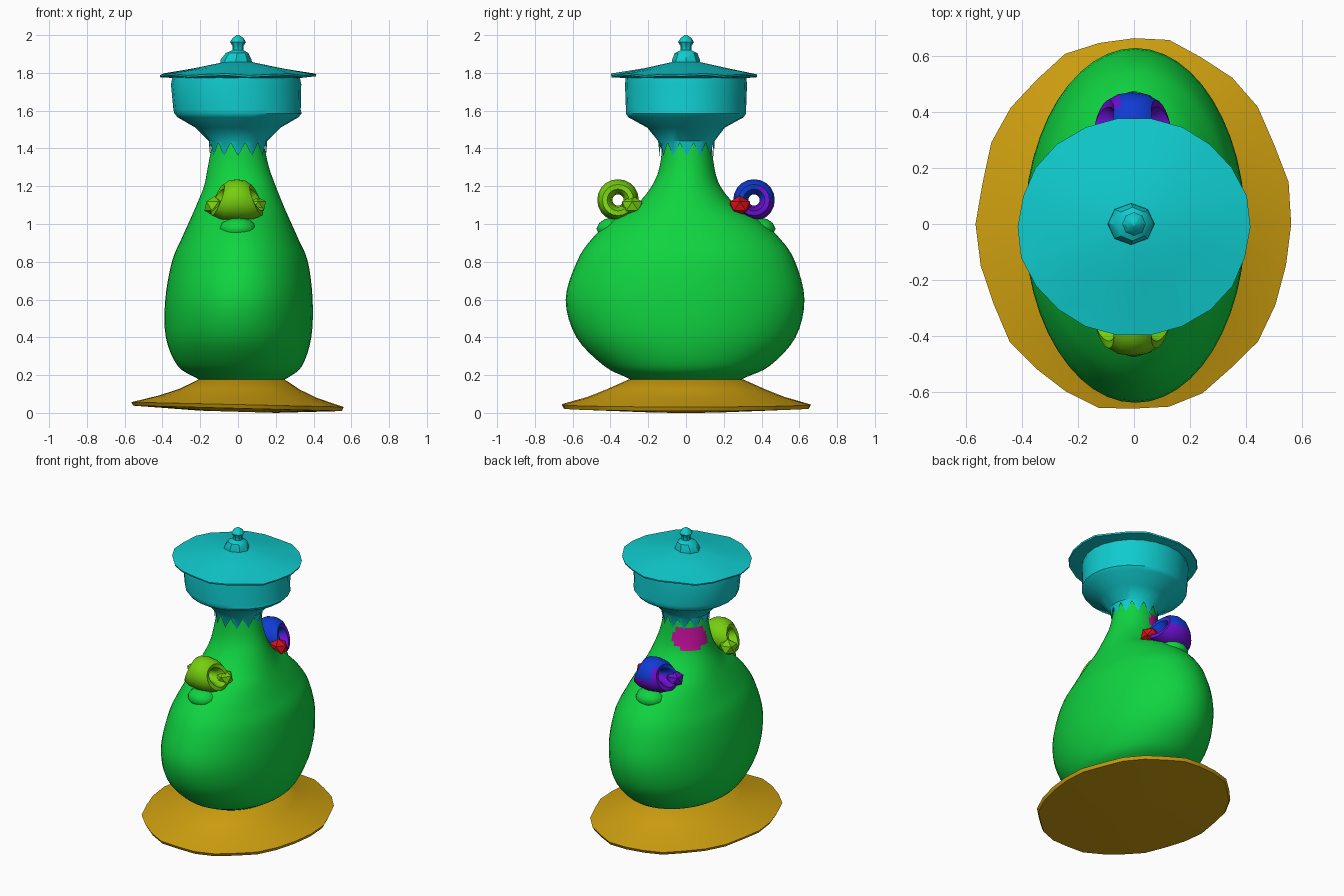
import bpy, bmesh, math
from mathutils import Vector

cube = bpy.data.objects.get("Cube")
if cube:
    bpy.data.objects.remove(cube, do_unlink=True)


def material(name, r, g, b):
    m = bpy.data.materials.new(name)
    m.use_nodes = True
    m.diffuse_color = (r, g, b, 1)
    m.node_tree.nodes["Principled BSDF"].inputs["Base Color"].default_value = (r, g, b, 1)
    return m


GREEN = material("green", .005, .66, .052)
CYAN = material("cyan", .005, .60, .62)
GOLD = material("gold", .62, .35, .005)
LIME = material("lime", .18, .62, .005)
BLUE = material("blue", .005, .045, .66)
PURPLE = material("purple", .14, .005, .62)
RED = material("red", .66, .005, .008)
MAGENTA = material("magenta", .60, .005, .36)


def finish(bm, name, mats, rule=None, angle=35):
    """Turn a bmesh into an object; rule(centre) picks the material index."""
    bmesh.ops.recalc_face_normals(bm, faces=bm.faces)
    if rule:
        for f in bm.faces:
            f.material_index = rule(f.calc_center_median())
    me = bpy.data.meshes.new(name)
    bm.to_mesh(me)
    bm.free()
    for m in mats:
        me.materials.append(m)
    ob = bpy.data.objects.new(name, me)
    bpy.context.collection.objects.link(ob)
    bpy.ops.object.select_all(action='DESELECT')
    ob.select_set(True)
    bpy.context.view_layer.objects.active = ob
    bpy.ops.object.shade_smooth_by_angle(angle=math.radians(angle))
    return ob


def refine(rows, steps):
    """Catmull-Rom subdivision of profile rows."""
    out = []
    pad = [rows[0]] + rows + [rows[-1]]
    for i in range(len(rows) - 1):
        p = pad[i:i + 4]
        for s in range(steps):
            t = s / steps
            out.append(tuple(
                .5 * (2 * b + (c - a) * t + (2 * a - 5 * b + 4 * c - d) * t * t
                      + (3 * b - a - 3 * c + d) * t ** 3)
                for a, b, c, d in zip(*p)))
    return out + [rows[-1]]


def loft(rows, sides, warp=None):
    """Stack elliptical rings (z, rx, ry, cx, cy) and cap both ends."""
    bm = bmesh.new()
    rings = []
    for k, (z, rx, ry, cx, cy) in enumerate(rows):
        ring = []
        for i in range(sides):
            a = math.tau * i / sides
            co = Vector((cx + rx * math.cos(a), cy + ry * math.sin(a), z))
            ring.append(bm.verts.new(warp(co, i, k) if warp else co))
        rings.append(ring)
    for r, s in zip(rings, rings[1:]):
        for i in range(sides):
            j = (i + 1) % sides
            bm.faces.new((r[i], r[j], s[j], s[i]))
    bm.faces.new(rings[0])
    bm.faces.new(rings[-1])
    return bm


def blob(name, loc, size, mat, detail=2):
    bm = bmesh.new()
    bmesh.ops.create_icosphere(bm, subdivisions=detail, radius=1)
    for v in bm.verts:
        v.co = Vector(c * s for c, s in zip(v.co, size)) + Vector(loc)
    return finish(bm, name, [mat])


# Foot: thin oval dish, slightly tilted sideways
def tilt(co, i, k):
    wave = 1 + .012 * math.sin(i * 2.3) * (k in (1, 2))
    return Vector((co.x * wave, co.y * wave, co.z - .03 * co.x * (1 - co.z / .18)))


foot = [(.006, .2, .24, 0, 0), (.024, .55, .655, 0, 0), (.044, .56, .665, 0, 0),
        (.085, .42, .52, 0, 0), (.125, .32, .42, .01, 0), (.178, .225, .3, .02, 0)]
finish(loft(foot, 28, tilt), "foot", [GOLD])

# Body: flattened flask with a narrow neck and one coloured patch
body = [(.165, .2, .27, .02, 0), (.19, .25, .32, .02, 0), (.25, .33, .44, .01, .005),
        (.40, .385, .58, .003, 0), (.60, .39, .632, .005, -.005), (.80, .36, .578, .01, 0),
        (.92, .31, .50, .01, 0), (1.02, .265, .39, .01, 0), (1.10, .23, .265, .01, 0),
        (1.20, .19, .182, .01, 0), (1.30, .162, .145, .002, .005), (1.43, .135, .13, 0, .005)]


def patch(c):
    a = math.atan2(c.y, c.x) - .75 * math.pi
    return int((a / .85) ** 2 + ((c.z - 1.305) / .08) ** 2 < 1)


finish(loft(refine(body, 4), 48), "body", [GREEN, MAGENTA], patch, 50)


# Cup at the top of the neck, with a toothed lower edge
def teeth(co, i, k):
    if k == 0:
        co.z += .07 * (i % 2)
    return co


cup = [(1.36, .148, .143, 0, .004), (1.44, .155, .15, 0, .002), (1.51, .225, .205, 0, 0),
       (1.565, .32, .305, 0, 0), (1.585, .337, .318, 0, 0), (1.605, .337, .318, -.005, 0),
       (1.74, .345, .323, -.01, 0), (1.785, .335, .318, -.01, 0)]
finish(loft(cup, 24, teeth), "cup", [CYAN])


# Wide shallow lid with an uneven rim
def rim(co, i, k):
    if k in (1, 2):
        co.z += .006 * math.sin(i * 2.1)
        co.x *= 1 + .01 * math.sin(i * 1.7)
    return co


lid = [(1.772, .32, .31, 0, 0), (1.782, .412, .388, 0, -.01), (1.792, .415, .39, 0, -.01),
       (1.825, .23, .22, 0, 0), (1.858, .07, .07, 0, 0)]
finish(loft(lid, 22, rim), "lid", [CYAN])

# Knob: collar, thin neck and faceted bead
knob = [(1.845, .085, .075, -.01, 0), (1.87, .082, .073, -.01, 0), (1.905, .06, .06, -.005, 0),
        (1.92, .03, .03, 0, 0), (1.94, .028, .028, 0, 0), (1.963, .042, .042, 0, 0),
        (1.985, .028, .028, 0, 0), (2.0, .006, .006, 0, 0)]
finish(loft(knob, 8), "knob", [CYAN])


# Handles: rolled rings whose barrel is wider at the bottom
def handle(name, side, mats, rule=None):
    bm = bmesh.new()
    n, m = 20, 10
    rings = []
    for i in range(n):
        a = math.tau * i / n
        half = .108 - .032 * math.sin(a) - .02 * math.cos(a)
        ring = []
        for j in range(m):
            b = math.tau * j / m
            r = .07 + .04 * math.cos(b)
            ring.append(bm.verts.new((half * math.sin(b) - .005,
                                      side * (.36 + r * math.cos(a)),
                                      1.127 + r * math.sin(a))))
        rings.append(ring)
    for i in range(n):
        r, s = rings[i], rings[(i + 1) % n]
        for j in range(m):
            k = (j + 1) % m
            bm.faces.new((r[j], r[k], s[k], s[j]))
    return finish(bm, name, mats, rule)


def blue_top(c):
    return int(c.z > 1.13 and (c.y < .385 or abs(c.x) < .06))


handle("front_handle", -1, [LIME])
handle("back_handle", 1, [PURPLE, BLUE], blue_top)

# Lugs joining the handles to the shoulders, and the swellings below them
for name, x, side, mat in (("front_left_lug", .09, -1, LIME), ("front_right_lug", -.12, -1, LIME),
                           ("back_left_lug", .11, 1, RED), ("back_right_lug", -.11, 1, PURPLE)):
    blob(name, (x, side * .285, 1.095), (.065, .062, .055), mat, 1)
for name, side in (("front_shoulder", -1), ("back_shoulder", 1)):
    blob(name, (0, side * .385, .975), (.1, .09, .06), GREEN)
